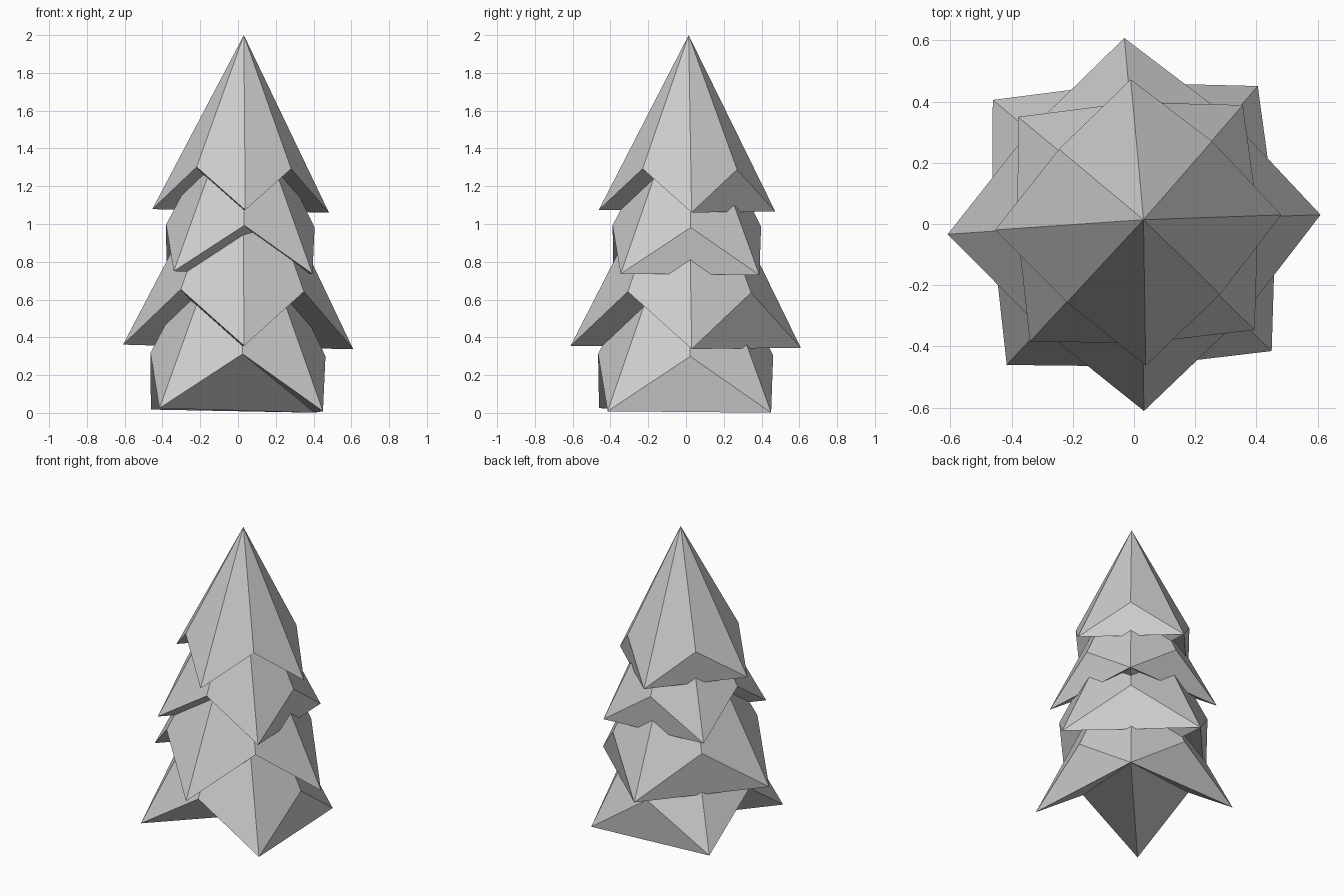
import bpy, bmesh, math

if "Cube" in bpy.data.objects:
    bpy.data.objects.remove(bpy.data.objects["Cube"])

TILT_X, TILT_Y = 0.0095, 0.0185   # slight lean of the whole tree


def tier(name, z, radius, height, start):
    """Star-rimmed cone: low tips alternate with raised notches; cap fans from the first tip."""
    bm = bmesh.new()
    rim = []
    for i in range(8):
        a = math.radians(start + 45 * i)
        r, h = (radius, 0) if i % 2 == 0 else (radius * 0.757, height * 0.242)
        rim.append(bm.verts.new((r * math.cos(a), r * math.sin(a), h)))
    apex = bm.verts.new((0, 0, height))
    # sloping sides
    for i in range(8):
        bm.faces.new((rim[i], rim[(i + 1) % 8], apex))
    # folded underside
    for i in range(1, 7):
        bm.faces.new((rim[0], rim[i + 1], rim[i]))
    me = bpy.data.meshes.new(name)
    bm.to_mesh(me)
    bm.free()
    ob = bpy.data.objects.new(name, me)
    ob.rotation_euler = (-TILT_X, TILT_Y, 0)
    ob.location = (-0.006 + TILT_Y * z, -0.005 + TILT_X * z, z)
    bpy.context.collection.objects.link(ob)


# foliage tiers, bottom to top, each turned 45 degrees from the next
tier("foliage_bottom", 0.013, 0.613, 1.22, 48)
tier("foliage_lower", 0.350, 0.610, 1.22, 93)
tier("foliage_upper", 0.740, 0.520, 1.03, 48)
tier("foliage_top", 1.070, 0.468, 0.93, 93)
